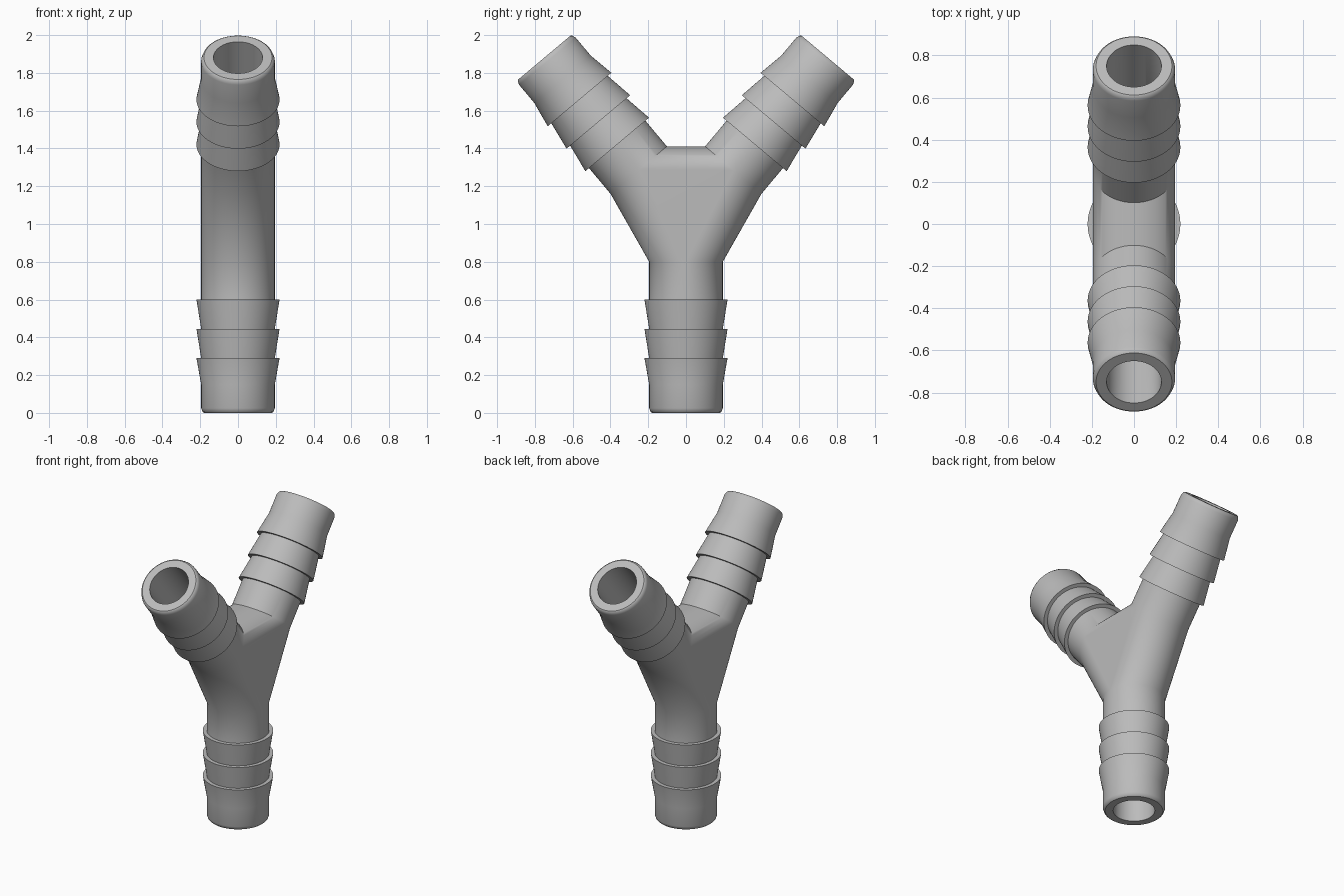
import bpy, bmesh, math
from mathutils import Matrix, Vector

if "Cube" in bpy.data.objects:
    bpy.data.objects.remove(bpy.data.objects["Cube"], do_unlink=True)

SEG = 72
R, BORE = 0.195, 0.13
TILT = math.radians(40)
JUNCTION = Vector((0, 0, 0.987))

grey = bpy.data.materials.new("grey_plastic")
grey.use_nodes = True
colour = (0.5, 0.5, 0.5, 1)
grey.diffuse_color = colour
grey.node_tree.nodes["Principled BSDF"].inputs["Base Color"].default_value = colour

# Hose barb profile: (radius, distance from the open end)
BARBS = [(0.18, 0), (0.188, 0.006), (R, 0.025), (R, 0.15), (0.22, 0.29),
         (R, 0.29), (0.22, 0.445), (R, 0.445), (0.22, 0.6), (R, 0.6)]

# Each branch: frame at its open end with local z pointing to the junction, and length
ends = [(Matrix.Identity(4), 0.8)]
for side in (1, -1):
    tip = Vector((0, side * 0.75, 1.881))
    frame = Matrix.Translation(tip) @ Matrix.Rotation(math.pi - side * TILT, 4, 'X')
    ends.append((frame, 0.777))


def ring(bm, frame, radius, z):
    return [bm.verts.new(frame @ Vector((radius * math.cos(a), radius * math.sin(a), z)))
            for a in (2 * math.pi * i / SEG for i in range(SEG))]


def add_object(name, bm):
    mesh = bpy.data.meshes.new(name)
    bm.to_mesh(mesh)
    bm.free()
    obj = bpy.data.objects.new(name, mesh)
    bpy.context.collection.objects.link(obj)
    mesh.materials.append(grey)
    return obj


# Central web: hull around the inner rings of the three branches
bm = bmesh.new()
inner = [ring(bm, frame, R, length) for frame, length in ends]
bmesh.ops.convex_hull(bm, input=bm.verts[:])
caps = [f for f in bm.faces if any(all(v in set(r) for v in f.verts) for r in inner)]
bmesh.ops.delete(bm, geom=caps, context='FACES')

# Barbed branches, closed at their outer ends
for frame, length in ends:
    rings = [ring(bm, frame, r, z) for r, z in BARBS + [(R, length)]]
    bm.faces.new(rings[0])
    for a, b in zip(rings, rings[1:]):
        for i in range(SEG):
            j = (i + 1) % SEG
            bm.faces.new((a[i], a[j], b[j], b[i]))
bmesh.ops.remove_doubles(bm, verts=bm.verts[:], dist=0.0005)
loose = [e for e in bm.edges if not e.link_faces]
bmesh.ops.delete(bm, geom=loose, context='EDGES')
bmesh.ops.recalc_face_normals(bm, faces=bm.faces[:])
connector = add_object("y_hose_connector", bm)

# Bores meeting at the junction
cutters = []
for frame, length in ends:
    depth = (JUNCTION - frame.translation).length
    bm = bmesh.new()
    a, b = ring(bm, frame, BORE, -0.1), ring(bm, frame, BORE, depth)
    bm.faces.new(a)
    bm.faces.new(b)
    for i in range(SEG):
        j = (i + 1) % SEG
        bm.faces.new((a[i], a[j], b[j], b[i]))
    bmesh.ops.recalc_face_normals(bm, faces=bm.faces[:])
    cutter = add_object("bore_cutter", bm)
    cutter.hide_render = True
    cutters.append(cutter)
    cut = connector.modifiers.new("bore", 'BOOLEAN')
    cut.operation = 'DIFFERENCE'
    cut.solver = 'EXACT'
    cut.object = cutter

# Apply the bores and shade smooth with crisp barb edges
bpy.ops.object.select_all(action='DESELECT')
connector.select_set(True)
bpy.context.view_layer.objects.active = connector
for cut in list(connector.modifiers):
    bpy.ops.object.modifier_apply(modifier=cut.name)
for cutter in cutters:
    bpy.data.objects.remove(cutter, do_unlink=True)
bpy.ops.object.shade_smooth_by_angle(angle=math.radians(35))
